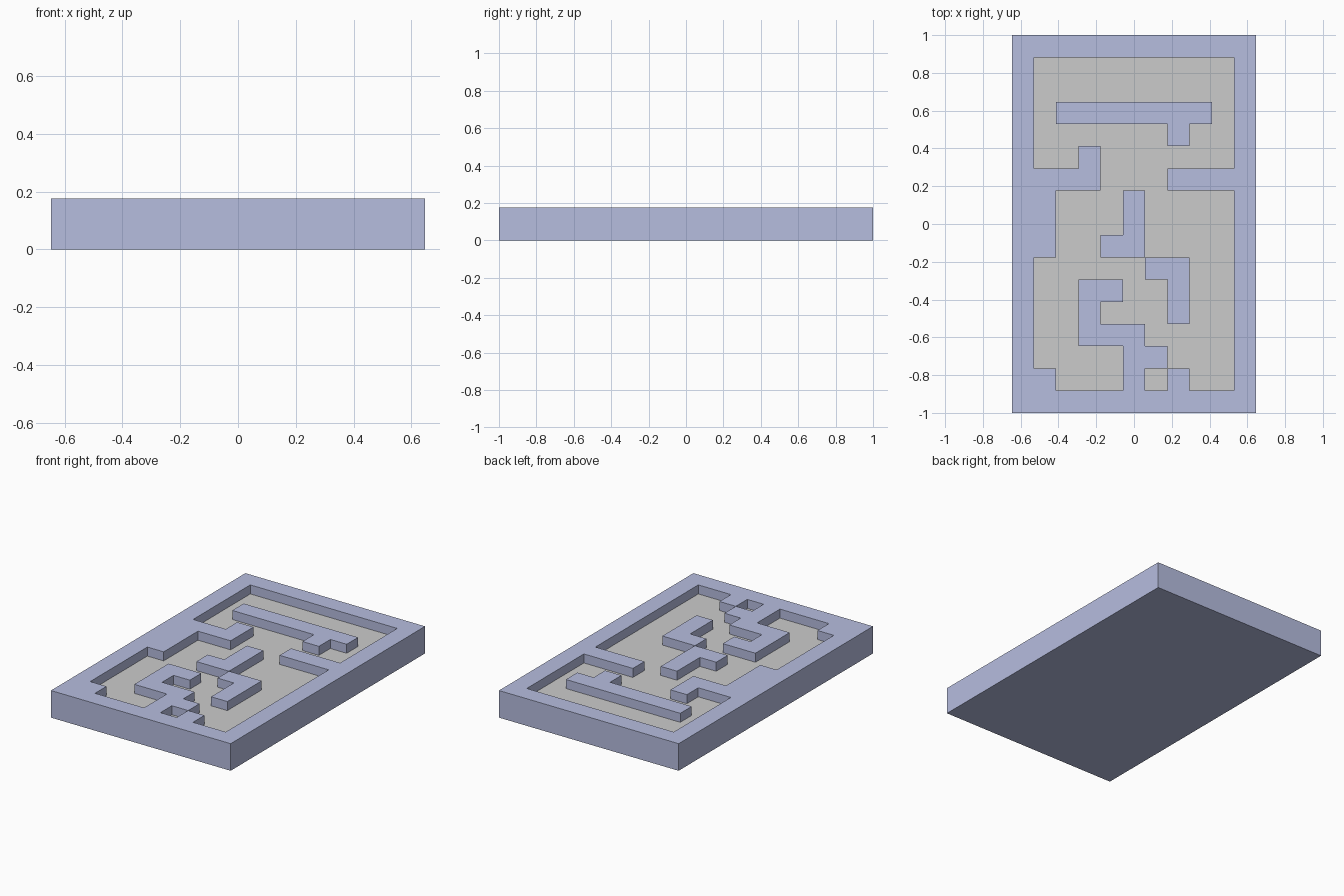
import bpy, bmesh

if "Cube" in bpy.data.objects:
    bpy.data.objects.remove(bpy.data.objects["Cube"])

# Maze plan seen from above: '#' is wall, '.' is sunken floor
PLAN = """
###########
#.........#
#.........#
#.#######.#
#......#..#
#..#......#
####...####
##...#....#
##...#....#
##..##....#
#.....##..#
#..##..#..#
#..#...#..#
#..###....#
#....##...#
##...#.#..#
###########
""".split()
ROWS, COLS = len(PLAN), len(PLAN[0])
C = 2 / ROWS
H = C / 2
FLOOR, TOP = C, C * 1.5


def centre(r, c):
    return (c - (COLS - 1) / 2) * C, ((ROWS - 1) / 2 - r) * C


def flat(bm, r, c, z, up=True):
    x, y = centre(r, c)
    pts = [(-H, -H), (H, -H), (H, H), (-H, H)]
    if not up:
        pts.reverse()
    bm.faces.new([bm.verts.new((x + a, y + b, z)) for a, b in pts])


def side(bm, r, c, dx, dy, z0, z1):
    x, y = centre(r, c)
    ends = [(x + dx * H + s * dy * H, y + dy * H - s * dx * H) for s in (1, -1)]
    (ax, ay), (bx, by) = ends
    bm.faces.new([bm.verts.new(p) for p in
                  ((ax, ay, z0), (bx, by, z0), (bx, by, z1), (ax, ay, z1))])


def finish(bm, name, mat=None):
    bmesh.ops.remove_doubles(bm, verts=bm.verts, dist=1e-4)
    me = bpy.data.meshes.new(name)
    bm.to_mesh(me)
    bm.free()
    if mat:
        me.materials.append(mat)
    ob = bpy.data.objects.new(name, me)
    bpy.context.collection.objects.link(ob)


blue = bpy.data.materials.new("blue")
blue.diffuse_color = (0.47, 0.51, 0.74, 1)
blue.use_nodes = True
blue.node_tree.nodes["Principled BSDF"].inputs["Base Color"].default_value = blue.diffuse_color

body, floor = bmesh.new(), bmesh.new()
for r in range(ROWS):
    for c in range(COLS):
        flat(body, r, c, 0, up=False)          # underside
        if PLAN[r][c] == '.':
            flat(floor, r, c, FLOOR)           # maze floor
            continue
        flat(body, r, c, TOP)                  # wall top
        for dx, dy in ((1, 0), (-1, 0), (0, 1), (0, -1)):
            rr, cc = r - dy, c + dx
            if not (0 <= rr < ROWS and 0 <= cc < COLS):
                side(body, r, c, dx, dy, 0, TOP)       # outer side
            elif PLAN[rr][cc] == '.':
                side(body, r, c, dx, dy, FLOOR, TOP)   # wall side

finish(body, "maze_body", blue)
finish(floor, "maze_floor")
